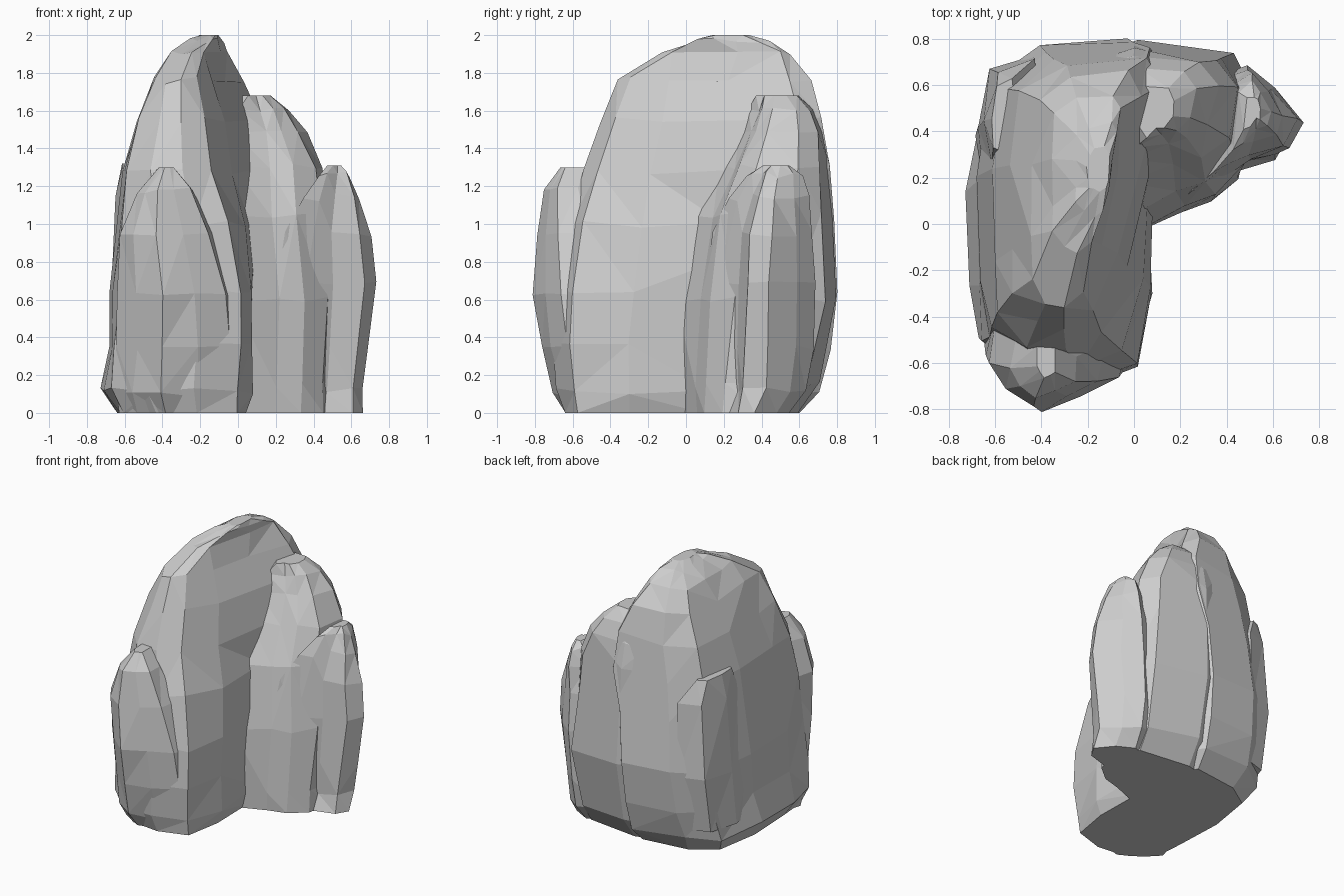
import bpy, bmesh, random

random.seed(11)
if "Cube" in bpy.data.objects:
    bpy.data.objects.remove(bpy.data.objects["Cube"])

stone = bpy.data.materials.new("grey stone")
stone.use_nodes = True
GREY = (0.61, 0.61, 0.61, 1)
stone.diffuse_color = GREY
stone.node_tree.nodes["Principled BSDF"].inputs["Base Color"].default_value = GREY


def rock(name, outline, levels, chip=0.01):
    """Loft a unit outline through levels of (z, x0, x1, y0, y1, lean).
    Lean swings the left side of a level outwards towards the back."""
    bm = bmesh.new()
    rings = []
    for i, (z, x0, x1, y0, y1, lean) in enumerate(levels):
        ring = []
        rise = 0 if i in (0, len(levels) - 1) else 2 * chip
        for u, v in outline:
            x = x0 + (x1 - x0 + lean * (v - 0.5)) * u
            y = y0 + (y1 - y0) * v
            ring.append(bm.verts.new((x + random.uniform(-chip, chip),
                                      y + random.uniform(-chip, chip),
                                      z + random.uniform(-rise, rise))))
        rings.append(ring)
    n = len(outline)
    for low, high in zip(rings, rings[1:]):
        for j in range(n):
            k = (j + 1) % n
            bm.faces.new((low[j], low[k], high[k], high[j]))
    bm.faces.new(rings[0][::-1])
    bm.faces.new(rings[-1])
    # Broken triangular facets, with the flattest ones merged again
    bmesh.ops.triangulate(bm, faces=bm.faces[:])
    bmesh.ops.dissolve_limit(bm, angle_limit=0.07, verts=bm.verts[:], edges=bm.edges[:])
    bmesh.ops.recalc_face_normals(bm, faces=bm.faces[:])
    mesh = bpy.data.meshes.new(name)
    bm.to_mesh(mesh)
    bm.free()
    mesh.materials.append(stone)
    obj = bpy.data.objects.new(name, mesh)
    bpy.context.collection.objects.link(obj)


# Tall ridge running front to back
rock("main_ridge",
     [(.05, .13), (.3, .02), (.62, 0), (.91, .06), (1, .27), (.99, .58), (1, .9),
      (.85, 1), (.35, .97), (.08, .87), (0, .6), (.02, .3)],
     [(0, -.64, .05, -.64, .6, 0), (.12, -.72, .07, -.68, .7, 0),
      (.35, -.69, .08, -.7, .77, 0), (.65, -.67, .08, -.69, .81, 0),
      (1, -.65, .06, -.62, .78, .1), (1.28, -.62, .04, -.55, .76, .3),
      (1.55, -.54, 0, -.45, .72, .32), (1.76, -.45, -.08, -.36, .66, .27),
      (1.9, -.36, -.11, -.12, .56, .14), (1.97, -.26, -.1, .04, .43, .05),
      (2, -.2, -.11, .14, .33, 0)])

# Low buttress at the front
rock("front_buttress",
     [(0, .45), (.15, .2), (.38, 0), (.65, .1), (.92, .25), (1, .6), (.9, 1), (.1, 1)],
     [(0, -.63, 0, -.64, -.2, 0), (.1, -.65, .01, -.7, -.2, 0),
      (.35, -.64, .01, -.77, -.2, 0), (.62, -.64, -.01, -.81, -.25, 0),
      (.95, -.63, -.12, -.79, -.35, 0), (1.18, -.53, -.24, -.76, -.45, 0),
      (1.3, -.42, -.33, -.66, -.54, 0)])

# Stepped arm on the left side
rock("inner_arm",
     [(.25, 0), (.57, .14), (.76, .2), (.93, .35), (1, .72), (.86, .92), (.3, 1),
      (0, .9), (0, .3)],
     [(0, -.2, .5, -.04, .6, 0), (.15, -.2, .5, -.05, .7, 0),
      (.6, -.2, .53, -.04, .8, 0), (1.05, -.2, .48, .03, .78, 0),
      (1.3, -.2, .45, .17, .76, 0), (1.48, -.15, .36, .28, .73, 0),
      (1.6, -.08, .26, .33, .68, 0), (1.68, .0, .18, .38, .6, 0)])
rock("outer_arm",
     [(0, 0), (.3, .12), (.57, .3), (.87, .37), (1, .57), (.77, .82), (.55, .97),
      (.2, .85)],
     [(0, .2, .66, .1, .56, 0), (.12, .2, .67, .1, .66, 0),
      (.35, .2, .69, .1, .69, 0), (.7, .2, .73, .1, .7, 0),
      (.95, .24, .7, .14, .69, 0), (1.14, .34, .65, .22, .66, 0),
      (1.26, .42, .59, .32, .62, 0), (1.31, .48, .55, .4, .56, 0)])

# Slab on the right flank
rock("flank_slab", [(.1, .1), (.7, 0), (1, .4), (.85, 1), (.2, .9), (0, .5)],
     [(.2, -.68, -.4, .1, .66, 0), (.6, -.68, -.4, .12, .72, 0),
      (1.15, -.64, -.4, .2, .71, 0), (1.32, -.62, -.5, .3, .62, 0)])
